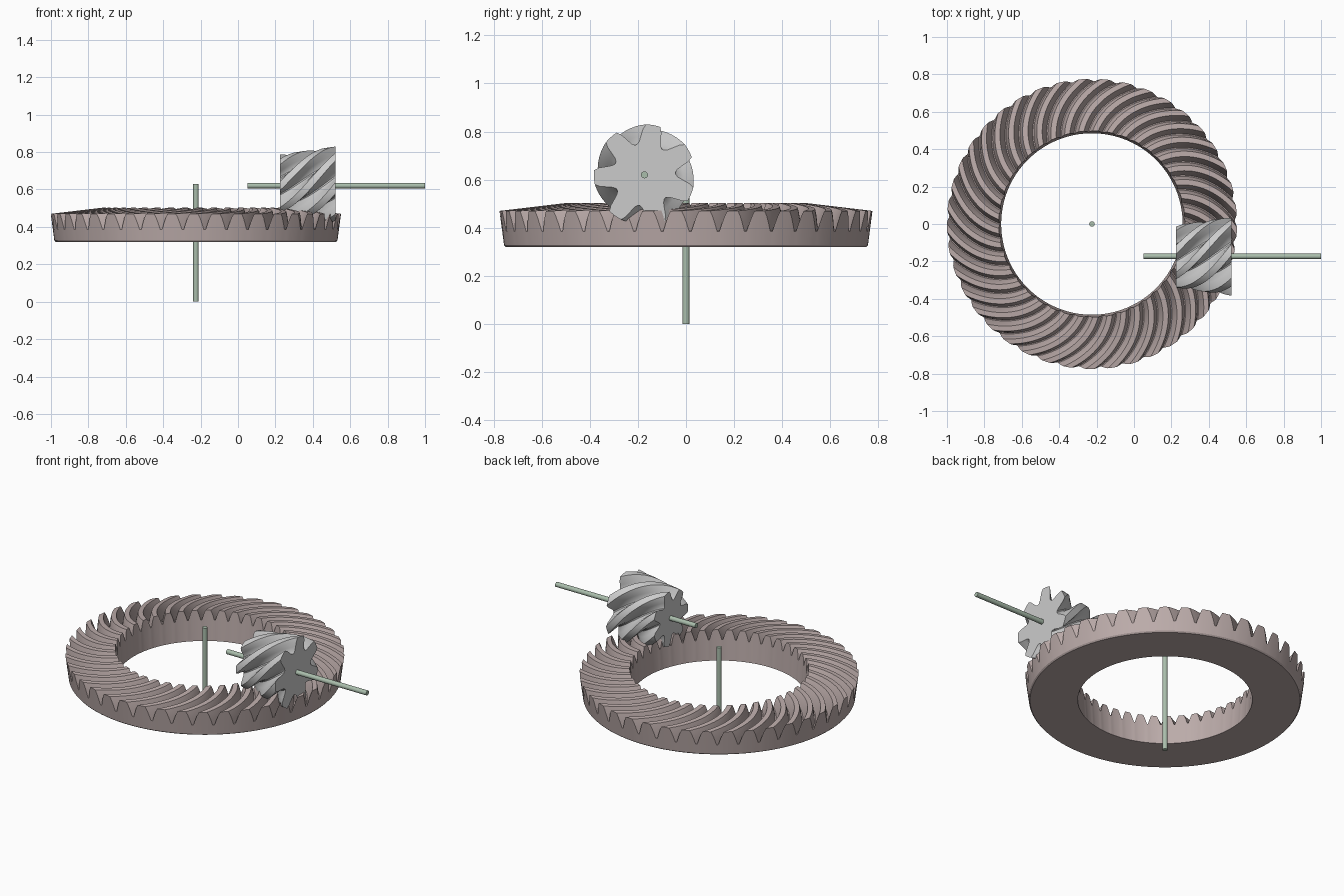
import bpy
import bmesh
from math import sin, cos, pi, radians
from mathutils import Vector

cube = bpy.data.objects.get("Cube")
if cube:
    bpy.data.objects.remove(cube)


def material(name, rgb):
    m = bpy.data.materials.new(name)
    m.use_nodes = True
    m.diffuse_color = (*rgb, 1)
    m.node_tree.nodes["Principled BSDF"].inputs["Base Color"].default_value = (*rgb, 1)
    return m


dusty_pink = material("dusty_pink", (0.50, 0.41, 0.40))
light_grey = material("light_grey", (0.60, 0.60, 0.60))
pale_green = material("pale_green", (0.40, 0.51, 0.41))


def teeth(count, profile):
    """One turn of (angle, height 0..1) pairs, tooth centred on angle zero."""
    return [((k + u) * 2 * pi / count, h) for k in range(count) for u, h in profile]


def loft(name, loops, mat, ring):
    """Skin closed loops; join last to first for a ring, else cap both ends."""
    bm = bmesh.new()
    rows = [[bm.verts.new(p) for p in loop] for loop in loops]
    n = len(rows[0])
    pairs = list(zip(rows, rows[1:])) + ([(rows[-1], rows[0])] if ring else [])
    for a, b in pairs:
        for i in range(n):
            j = (i + 1) % n
            bm.faces.new((a[i], a[j], b[j], b[i]))
    if not ring:
        bm.faces.new(rows[0])
        bm.faces.new(rows[-1])
    bmesh.ops.recalc_face_normals(bm, faces=bm.faces)
    mesh = bpy.data.meshes.new(name)
    bm.to_mesh(mesh)
    bm.free()
    mesh.materials.append(mat)
    obj = bpy.data.objects.new(name, mesh)
    bpy.context.collection.objects.link(obj)
    smooth(obj)
    return obj


def smooth(obj):
    bpy.ops.object.select_all(action="DESELECT")
    obj.select_set(True)
    bpy.context.view_layer.objects.active = obj
    bpy.ops.object.shade_smooth_by_angle(angle=radians(28))


def mix(a, b, t):
    return a + (b - a) * t


def shaft(name, start, end):
    start, end = Vector(start), Vector(end)
    axis = end - start
    bpy.ops.mesh.primitive_cylinder_add(
        vertices=24, radius=0.0145, depth=axis.length, location=(start + end) / 2,
        rotation=axis.to_track_quat("Z", "Y").to_euler())
    obj = bpy.context.object
    obj.name = name
    obj.data.materials.append(pale_green)
    smooth(obj)


# Ring gear: curved spiral teeth on a shallow cone
CX = -0.225
STEPS = 16
outline = teeth(41, [(-0.46, 0), (-0.37, 0.4), (-0.28, 0.75), (-0.19, 1),
                     (0, 1), (0.19, 1), (0.28, 0.75), (0.37, 0.4), (0.46, 0)])


def ring_loop(t, radius, z_root, z_tip, flare=0.0):
    turn = -(0.19 * t + 0.17 * t * t)
    loop = []
    for a, h in outline:
        r = radius + flare * h
        loop.append((CX + r * cos(a + turn), r * sin(a + turn), mix(z_root, z_tip, h)))
    return loop


loops = [ring_loop(0, 0.485, 0.32, 0.32)]
for i in range(STEPS + 1):
    t = i / STEPS
    loops.append(ring_loop(t, mix(0.492, 0.764, t), mix(0.445, 0.385, t),
                           mix(0.503, 0.47, t), mix(0.006, 0.012, t)))
loops += [ring_loop(1, 0.757, 0.328, 0.328), ring_loop(1, 0.75, 0.32, 0.32)]
loft("ring_gear", loops, dusty_pink, True)

# Pinion: tapered helical gear lying across the ring
PY, PZ = -0.173, 0.62
outline = teeth(7, [(-0.46, 0.0), (-0.37, 0.12), (-0.29, 0.42), (-0.23, 0.75), (-0.16, 1),
                    (-0.08, 1), (0, 1), (0.08, 1),
                    (0.16, 1), (0.23, 0.75), (0.29, 0.42), (0.37, 0.12), (0.46, 0.0)])
loops = []
for i in range(STEPS + 1):
    t = i / STEPS
    turn = radians(80) + 1.75 * (1 - t)
    loop = []
    for a, h in outline:
        r = mix(mix(0.105, 0.13, t), mix(0.167, 0.21, t), h)
        loop.append((mix(0.225, 0.522, t), PY + r * cos(a + turn), PZ + r * sin(a + turn)))
    loops.append(loop)
loft("pinion", loops, light_grey, False)

# Shafts
shaft("ring_shaft", (CX, 0, 0), (CX, 0, 0.63))
shaft("pinion_shaft", (0.05, PY, PZ), (1.0, PY, PZ))
